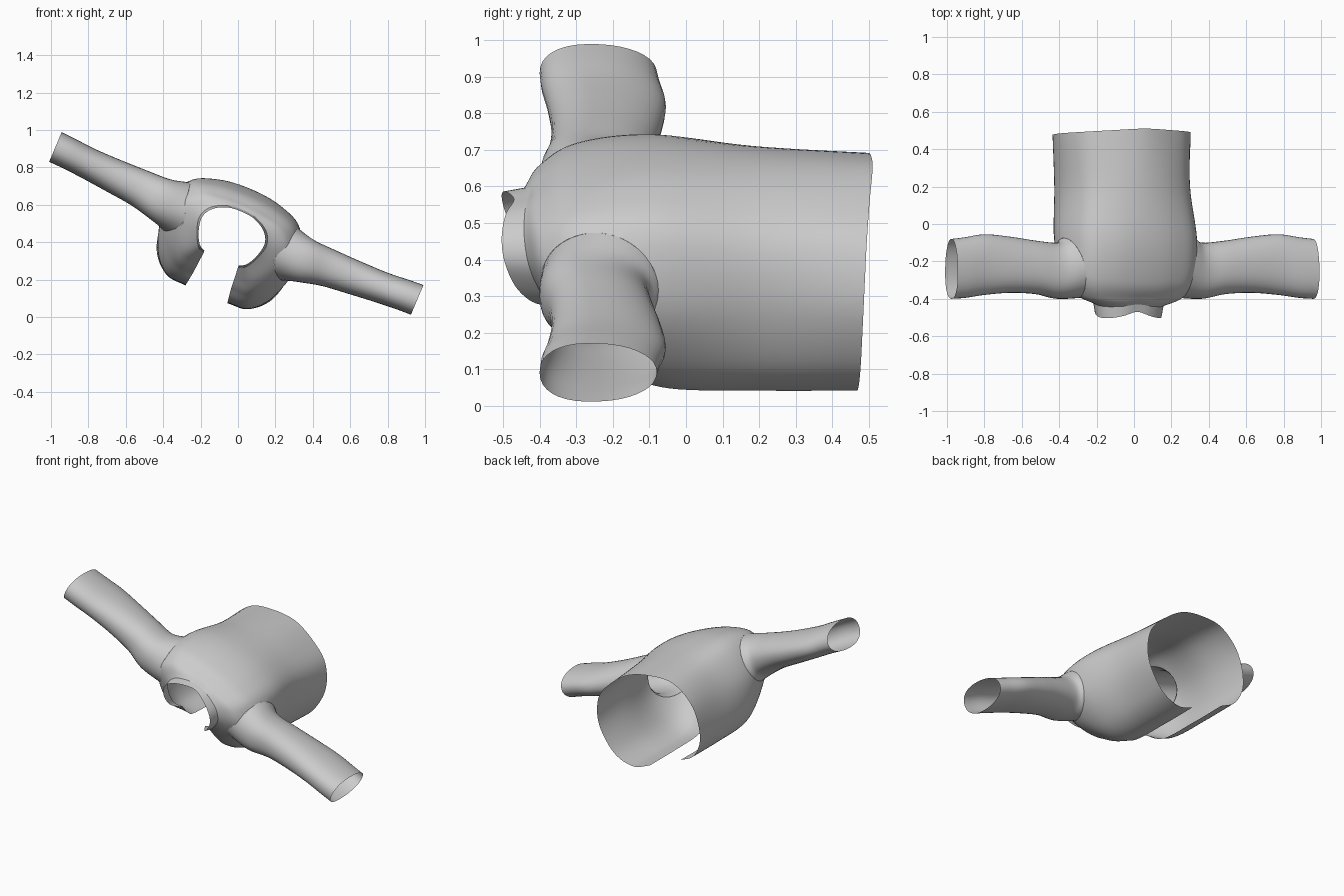
import bpy, math
from mathutils import Vector, Matrix
from mathutils.bvhtree import BVHTree

if "Cube" in bpy.data.objects:
    bpy.data.objects.remove(bpy.data.objects["Cube"])

# The garment is modelled upright in a local frame (x across, y neck to hem,
# z front to back), then tipped about y into its resting pose.
POSE = Matrix.Translation((-0.06, 0, 0.38)) @ Matrix.Rotation(0.40, 4, 'Y')


def smooth(points, steps):
    """Catmull-Rom resampling of a list of vectors."""
    pts = [2 * points[0] - points[1]] + points + [2 * points[-1] - points[-2]]
    out = []
    for i in range(1, len(pts) - 2):
        a, b, c, d = pts[i - 1:i + 3]
        for s in range(steps):
            t = s / steps
            out.append(0.5 * (2 * b + (c - a) * t + (2 * a - 5 * b + 4 * c - d) * t ** 2
                              + (3 * b - a - 3 * c + d) * t ** 3))
    return out + [points[-1]]


def loft(rows, closed=False, flip=False):
    """Vertices and quads through equal-length rows."""
    n = len(rows[0])
    verts = [v for r in rows for v in r]
    faces = []
    for i in range(len(rows) - 1):
        for j in range(n if closed else n - 1):
            k = (j + 1) % n
            f = (i * n + j, i * n + k, (i + 1) * n + k, (i + 1) * n + j)
            faces.append(f[::-1] if flip else f)
    return verts, faces


def add(name, verts, faces):
    mesh = bpy.data.meshes.new(name)
    mesh.from_pydata(verts, [], faces)
    mesh.transform(POSE)
    ob = bpy.data.objects.new(name, mesh)
    bpy.context.collection.objects.link(ob)
    bpy.ops.object.select_all(action='DESELECT')
    ob.select_set(True)
    bpy.context.view_layer.objects.active = ob
    bpy.ops.object.shade_smooth_by_angle(angle=math.radians(60))
    return ob


def section(y_front, y_back, bulge, half, steps=6):
    """Open cross-section, mirrored from front edge to centre back."""
    n = len(half) - 1
    right = [Vector((x, y_front + (y_back - y_front) * j / n - bulge * math.sin(math.pi * j / n), z))
             for j, (x, z) in enumerate(half)]
    left = [Vector((-p.x, p.y, p.z)) for p in right[:-1]]
    return smooth(right + left[::-1], steps)


# Collar: short standing band around the neck
collar_top = [(.10, -.07), (.135, -.05), (.168, .01), (.182, .09), (.15, .15), (.08, .19), (0, .20)]
neck = [(.10, -.085), (.14, -.06), (.178, .01), (.195, .09), (.16, .158), (.08, .2), (0, .21)]
add("collar", *loft([section(-.35, -.47, .085, collar_top), section(-.31, -.43, .06, neck)]))

# Body: open-fronted shell from neck to hem
stations = [
    (-.31, -.43, .06, neck),
    (-.25, -.40, .055, [(.105, -.14), (.2, -.125), (.285, -.01), (.31, .11), (.24, .2), (.12, .232), (0, .24)]),
    (-.18, -.31, .03, [(.11, -.2), (.22, -.19), (.32, -.08), (.365, .07), (.31, .225), (.18, .28), (0, .295)]),
    (-.06, -.1, 0, [(.12, -.27), (.24, -.255), (.335, -.15), (.385, .04), (.325, .235), (.18, .31), (0, .33)]),
    (.2, .2, 0, [(.12, -.28), (.24, -.265), (.33, -.16), (.355, .03), (.30, .2), (.17, .285), (0, .315)]),
    (.46, .51, 0, [(.12, -.28), (.24, -.265), (.34, -.16), (.37, .03), (.30, .19), (.17, .265), (0, .30)]),
]
sections = [section(*s) for s in stations]
rows = list(zip(*[smooth(list(line), 10) for line in zip(*sections)]))
verts, faces = loft(rows)
tree = BVHTree.FromPolygons(verts, faces)

# Armholes: drop the body faces inside each sleeve root, snap the rim to it
ROOT_Y, ROOT_Z, ROOT_RY, ROOT_RZ = -.235, .09, .16, .145


def radius(p):
    return math.hypot((p.y - ROOT_Y) / ROOT_RY, (p.z - ROOT_Z) / ROOT_RZ)


def on_body(side, y, z):
    """Body surface beside (y, z), or the nearest point where the ray misses."""
    hit = tree.ray_cast(Vector((side * 2, y, z)), Vector((-side, 0, 0)))[0]
    if not hit or hit.x * side < .22:
        hit = tree.find_nearest(Vector((side * .31, y, z)))[0]
    return hit


def in_armhole(face):
    c = sum((verts[i] for i in face), Vector()) / 4
    return abs(c.x) > .2 and radius(c) < 1


kept = [f for f in faces if not in_armhole(f)]
rim = {i for f in kept for i in f} & {i for f in faces if in_armhole(f) for i in f}
body = list(verts)
for i in rim:
    p, r = verts[i], radius(verts[i])
    body[i] = on_body(math.copysign(1, p.x), ROOT_Y + (p.y - ROOT_Y) / r, ROOT_Z + (p.z - ROOT_Z) / r)
add("jacket_body", body, kept)

# Sleeves: flattened tubes, (x, y centre, z centre, y radius, z radius)
rings = [
    (.42, -.25, .09, .150, .120),
    (.55, -.232, .103, .143, .102),
    (.70, -.218, .110, .150, .092),
    (.85, -.217, .118, .162, .085),
    (.97, -.233, .127, .162, .085),
    (1.05, -.24, .131, .160, .086),
]
SIDES = 36
for side, name in ((1, "sleeve_right"), (-1, "sleeve_left")):
    lines = []
    for k in range(SIDES):
        a = 2 * math.pi * k / SIDES
        c, s = math.cos(a), math.sin(a)
        root = on_body(side, ROOT_Y + ROOT_RY * c, ROOT_Z + ROOT_RZ * s)
        # slightly squared outline, thicker towards the neck side
        c2, s2 = math.copysign(abs(c) ** .9, c), math.copysign(abs(s) ** .9, s)
        lines.append(smooth([root] + [Vector((side * x, cy + ry * c2, cz + rz * s2 * (1 - .1 * c)))
                                      for x, cy, cz, ry, rz in rings], 5))
    add(name, *loft(list(zip(*lines)), closed=True, flip=side < 0))
